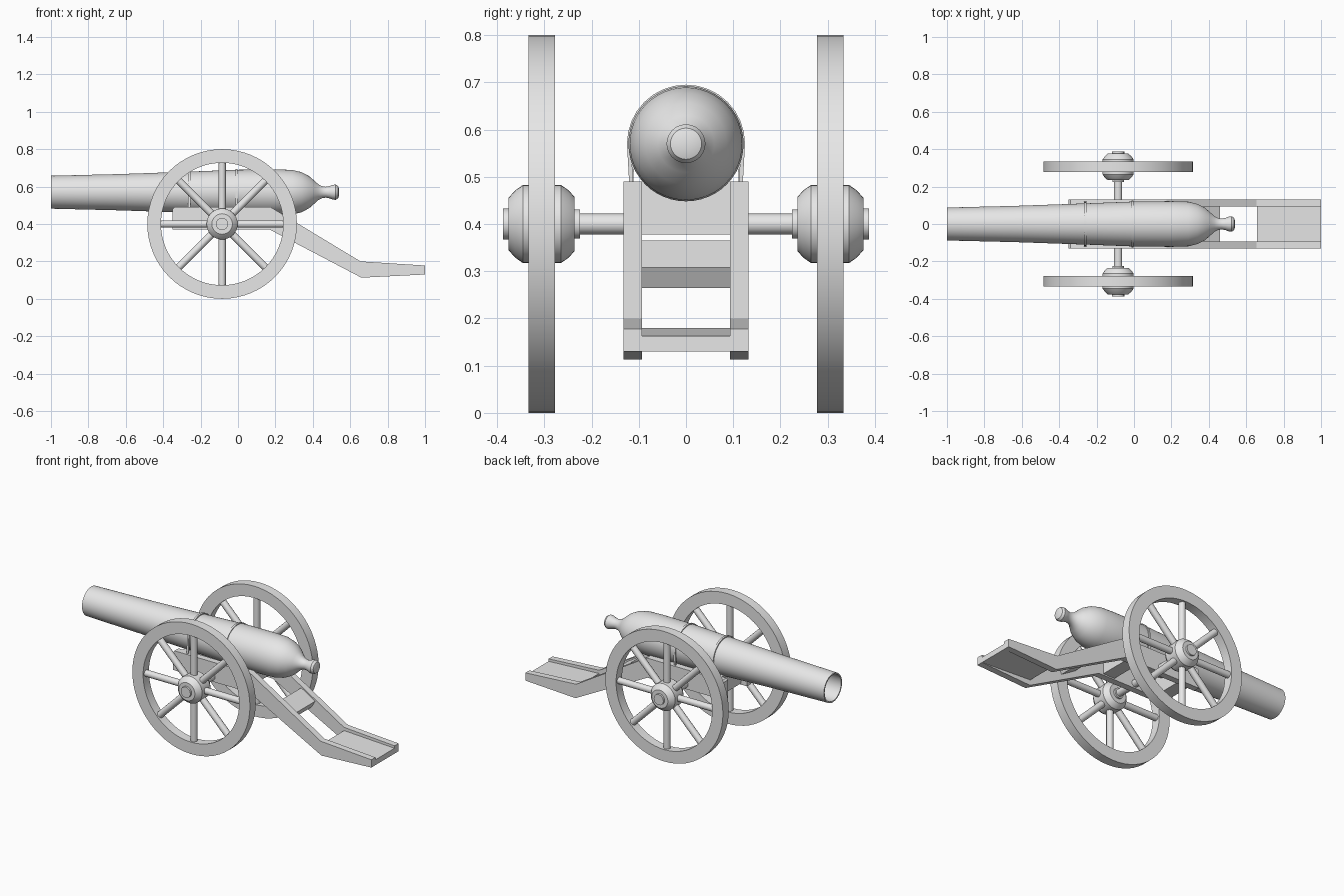
import bpy, bmesh, math
from mathutils import Matrix, Vector

cube = bpy.data.objects.get("Cube")
if cube:
    bpy.data.objects.remove(cube, do_unlink=True)

grey = bpy.data.materials.new("plain_grey")
grey.use_nodes = True
grey.diffuse_color = (0.8, 0.8, 0.8, 1)
grey.node_tree.nodes["Principled BSDF"].inputs["Base Color"].default_value = (0.8, 0.8, 0.8, 1)


def finish(name, bm, smooth=False):
    bmesh.ops.remove_doubles(bm, verts=bm.verts, dist=1e-5)
    bmesh.ops.recalc_face_normals(bm, faces=bm.faces)
    mesh = bpy.data.meshes.new(name)
    bm.to_mesh(mesh)
    bm.free()
    mesh.materials.append(grey)
    obj = bpy.data.objects.new(name, mesh)
    bpy.context.collection.objects.link(obj)
    if smooth:
        bpy.ops.object.select_all(action='DESELECT')
        obj.select_set(True)
        bpy.context.view_layer.objects.active = obj
        bpy.ops.object.shade_smooth_by_angle(angle=math.radians(35))
    return obj


def add_lathe(bm, profile, matrix, segs, closed=False):
    """Revolve (distance, radius) points around local x."""
    rings = []
    for d, r in profile:
        rings.append([bm.verts.new(matrix @ Vector((d, r * math.cos(a), r * math.sin(a))))
                      for a in (math.tau * i / segs for i in range(segs))])
    pairs = list(zip(rings, rings[1:]))
    if closed:
        pairs.append((rings[-1], rings[0]))
    for p, q in pairs:
        for i in range(segs):
            j = (i + 1) % segs
            bm.faces.new((p[i], p[j], q[j], q[i]))


def lathe(name, profile, matrix, segs=32, closed=False):
    bm = bmesh.new()
    add_lathe(bm, profile, matrix, segs, closed)
    return finish(name, bm, True)


def prism(name, outline, place, lo, hi, smooth=False):
    """Extrude a flat outline; place(a, b, depth) gives the 3D point."""
    bm = bmesh.new()
    near = [bm.verts.new(place(a, b, lo)) for a, b in outline]
    far = [bm.verts.new(place(a, b, hi)) for a, b in outline]
    bm.faces.new(near)
    bm.faces.new(far)
    n = len(outline)
    for i in range(n):
        j = (i + 1) % n
        bm.faces.new((near[i], near[j], far[j], far[i]))
    return finish(name, bm, smooth)


def side(a, b, d):
    return Vector((a, d, b))


def across(a, b, d):
    return Vector((d, a, b))


# Barrel with open bore, rounded breech and knob
barrel = [(-0.5, 0), (-0.5, 0.076), (-1, 0.08), (-1, 0.088), (-0.63, 0.097),
          (-0.26, 0.11), (0, 0.12), (0.2, 0.122), (0.29, 0.119), (0.34, 0.107),
          (0.38, 0.086), (0.41, 0.06), (0.43, 0.042), (0.45, 0.032), (0.47, 0.029),
          (0.49, 0.033), (0.505, 0.039), (0.522, 0.041), (0.535, 0.033), (0.54, 0.018), (0.54, 0)]
lathe("barrel", barrel, Matrix.Translation((0, 0, 0.57)), 48)

# Straps arching over the barrel down to the carriage
for name, x, r in (("front_strap", -0.26, 0.117), ("rear_strap", -0.008, 0.125)):
    angles = [math.pi * i / 16 for i in range(17)]
    outer = [(0.12, 0.48)] + [(r * math.cos(a), 0.57 + r * math.sin(a)) for a in angles] + [(-0.12, 0.48)]
    inner = [(0.112, 0.48)] + [((r - 0.009) * math.cos(a), 0.57 + (r - 0.009) * math.sin(a)) for a in angles]
    inner.append((-0.112, 0.48))
    prism(name, outer + inner[::-1], across, x - 0.006, x + 0.006, True)

# Carriage cheeks running back into the trail
cheek = [(-0.35, 0.37), (0.17, 0.37), (0.66, 0.113), (1, 0.13), (1, 0.178),
         (0.655, 0.2), (0.175, 0.49), (-0.34, 0.49), (-0.35, 0.48)]
for name, s in (("left", 1), ("right", -1)):
    prism(name + "_cheek", cheek, side, s * 0.093, s * 0.132)

# Cross pieces between the cheeks
for name, x in (("front_transom", -0.27), ("rear_transom", 0.1)):
    prism(name, [(x - 0.04, 0.378), (x + 0.04, 0.378), (x + 0.04, 0.49), (x - 0.04, 0.49)],
          side, -0.094, 0.094)
prism("trail_transom", [(0.365, 0.365), (0.46, 0.308), (0.435, 0.265), (0.34, 0.322)],
      side, -0.094, 0.094)
prism("trail_plate", [(0.657, 0.18), (1, 0.163), (1, 0.13), (0.657, 0.147)], side, -0.094, 0.094)

# Axle
wheel_x, wheel_z = -0.085, 0.4
axle_frame = Matrix.Translation((wheel_x, 0, wheel_z)) @ Matrix.Rotation(math.pi / 2, 4, 'Z')
lathe("axle", [(-0.24, 0), (-0.24, 0.022), (0.24, 0.022), (0.24, 0)], axle_frame, 24)

# Wheels: rim, spokes, hub and hub cap
hub = [(0.225, 0), (0.225, 0.031), (0.236, 0.031), (0.236, 0.057), (0.248, 0.071),
       (0.265, 0.083), (0.345, 0.083), (0.362, 0.071), (0.376, 0.055), (0.376, 0)]
for name, s in (("left", 1), ("right", -1)):
    frame = Matrix.Translation((wheel_x, 0, wheel_z)) @ Matrix.Rotation(s * math.pi / 2, 4, 'Z')
    lathe(name + "_wheel_rim", [(0.277, 0.327), (0.277, 0.4), (0.334, 0.4), (0.334, 0.327)],
          frame, 64, True)
    lathe(name + "_hub", hub, frame, 32)
    lathe(name + "_hub_cap", [(0.37, 0), (0.37, 0.033), (0.388, 0.033), (0.388, 0)], frame, 16)
    bm = bmesh.new()
    for i in range(8):
        spoke = (Matrix.Translation((wheel_x, s * 0.305, wheel_z))
                 @ Matrix.Rotation(math.tau * i / 8, 4, 'Y'))
        add_lathe(bm, [(0.06, 0), (0.06, 0.02), (0.335, 0.02), (0.335, 0)], spoke, 16)
    finish(name + "_spokes", bm, True)
